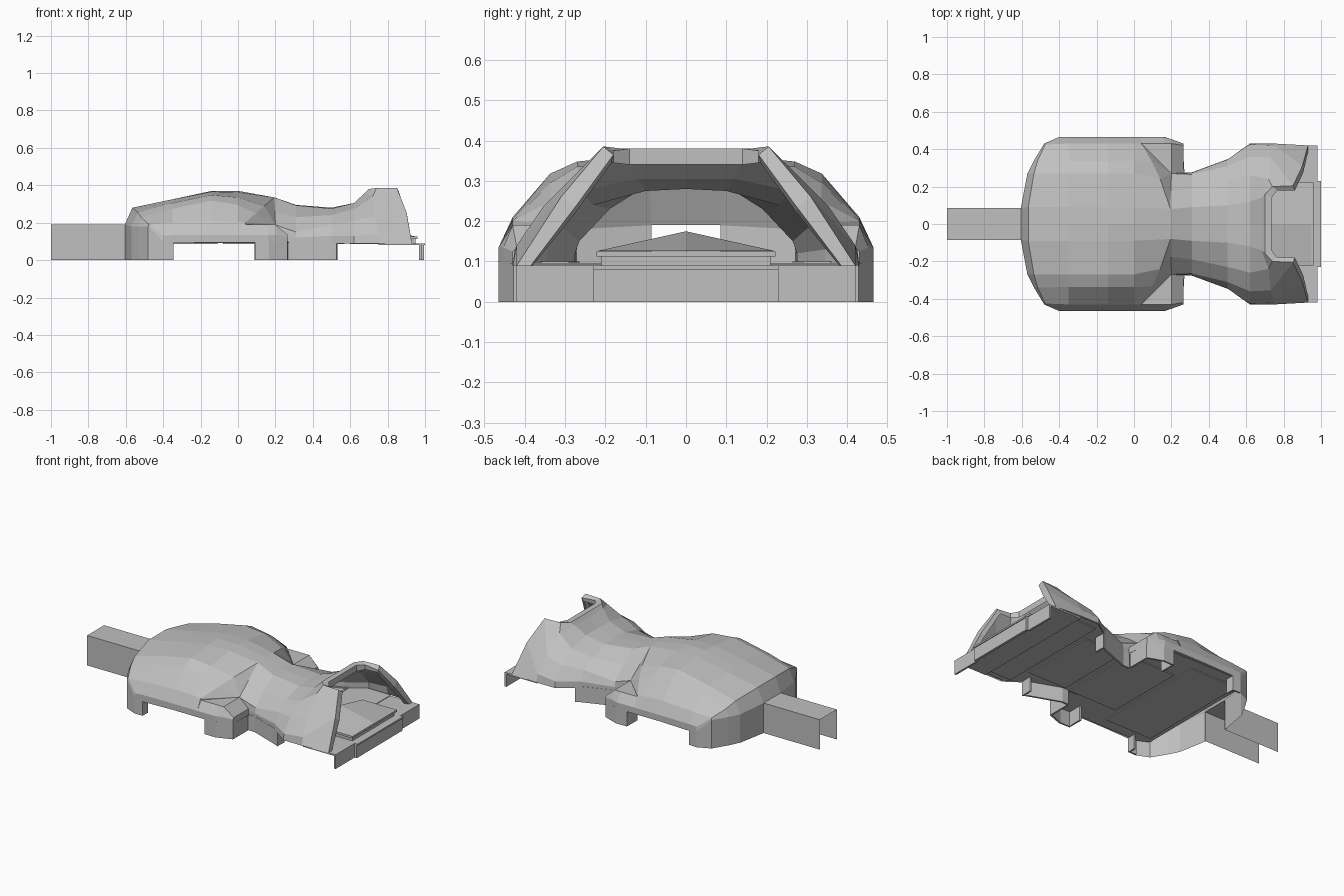
import bpy, bmesh

grey = bpy.data.materials.new("light_grey")
grey.diffuse_color = (0.53, 0.53, 0.53, 1)


def finish(name, bm, mirror=True, thick=0):
    bmesh.ops.remove_doubles(bm, verts=bm.verts, dist=0.0005)
    bmesh.ops.recalc_face_normals(bm, faces=bm.faces)
    me = bpy.data.meshes.new(name)
    bm.to_mesh(me)
    bm.free()
    me.materials.append(grey)
    ob = bpy.data.objects.new(name, me)
    bpy.context.collection.objects.link(ob)
    if thick:
        m = ob.modifiers.new("wall", 'SOLIDIFY')
        m.thickness, m.offset = thick, 0
    if mirror:
        m = ob.modifiers.new("mirror", 'MIRROR')
        m.use_axis = (False, True, False)
        m.merge_threshold = 0.0005
    return ob


def loft(name, rows, **kw):
    """Skin between rows of points (half model, mirrored across y)."""
    bm = bmesh.new()
    vs = [[bm.verts.new(p) for p in r] for r in rows]
    for a, b in zip(vs, vs[1:]):
        for i in range(len(a) - 1):
            q = [a[i], a[i + 1], b[i + 1], b[i]]
            if len({tuple(round(c, 4) for c in v.co) for v in q}) > 2:
                bm.faces.new(q)
    return finish(name, bm, **kw)


def station(x, ys, zs):
    return [(x, y, z) for y, z in zip(ys, zs)]


def box(name, x0, x1, y0, y1, z0, z1, mirror=False):
    bm = bmesh.new()
    bmesh.ops.create_cube(bm, size=1)
    for v in bm.verts:
        v.co = ((x0 + x1) / 2 + v.co.x * (x1 - x0),
                (y0 + y1) / 2 + v.co.y * (y1 - y0),
                (z0 + z1) / 2 + v.co.z * (z1 - z0))
    return finish(name, bm, mirror)


def wall(name, pts, z0, z1, thick=0.012):
    return loft(name, [[(x, y, z0) for x, y in pts], [(x, y, z1) for x, y in pts]], thick=thick)


# main dome, from the faceted rear wall (open at the passage) to the slanted front edge
Y = (0, .09, .27, .337, .43, .465, .465)
dome_edge = [(.195, 0, .335), (.195, .08, .335), (.14, .24, .29), (.095, .335, .25), (.04, .43, .2)]
plan = [(-.57, .27), (-.535, .34), (-.48, .43), (-.4, .465)]
loft("dome_shell", [
    [(-.605, .085, 0)] * 2 + [(x, y, 0) for x, y in plan] + [(-.4, .465, 0)],
    [(-.605, .085, .19)] * 2 + [(x, y, z) for (x, y), z in zip(plan, (.18, .18, .18, .1))] + [(-.4, .465, 0)],
    [(-.605, 0, .19), (-.605, .085, .19)] + [(x, y, z) for (x, y), z in zip(plan, (.18, .18, .18, .1))] + [(-.4, .465, 0)],
    [(-.565, 0, .28), (-.565, .09, .28), (-.535, .27, .255), (-.515, .34, .225), (-.475, .425, .19), (-.4, .465, .13), (-.4, .465, .09)],
    station(-.35, Y, (.325, .325, .305, .275, .2, .133, .09)),
    station(-.14, Y, (.37, .366, .348, .318, .21, .135, .095)),
    station(.0, Y, (.37, .362, .335, .295, .205, .135, .095)),
    dome_edge + [(.04, .465, .135), (.04, .465, .095)],
])

# hollow cove between dome and waist
bm = bmesh.new()
tip = (.2, .27, .19)
ring = dome_edge[1:] + [(.04, .43, .19)]
for a, b in zip(ring, ring[1:]):
    bm.faces.new([bm.verts.new(p) for p in (a, b, tip)])
finish("shoulder_cove", bm)

# shoulder blocks
loft("shoulder", [
    [(.04, .27, .19), (.04, .43, .19), (.04, .465, .135), (.04, .465, .095)],
    [(.16, .27, .19), (.16, .43, .19), (.16, .465, .135), (.16, .465, .095)],
    [(.2, .27, .19), (.2, .43, .19), (.2, .453, .135), (.2, .453, .095)],
    [(.265, .27, .135), (.265, .42, .135), (.265, .43, .125), (.265, .43, .095)],
    [(.265, .27, .09), (.265, .42, .09), (.265, .43, .09), (.265, .43, .09)],
])

# waist and flared hood, an open shell with a rim round the notched entrance
loft("waist_and_hood", [
    station(.195, (0, .08, .175, .27, .27, .27), (.335, .335, .263, .19, .13, .09)),
    station(.31, (0, .09, .19, .265, .275, .275), (.295, .293, .23, .15, .12, .09)),
    station(.5, (0, .1, .23, .31, .345, .345), (.28, .275, .24, .19, .13, .09)),
    station(.62, (0, .12, .26, .36, .425, .43), (.305, .305, .275, .21, .13, .09)),
    [(.68, 0, .355), (.68, .14, .36), (.72, .24, .34), (.73, .355, .235), (.75, .42, .14), (.75, .43, .09)],
    [(.7, 0, .38), (.7, .16, .38), (.74, .2, .385), (.85, .205, .385), (.9, .31, .26), (.93, .42, .09)],
    [(.735, 0, .38), (.735, .14, .38), (.765, .18, .375), (.86, .18, .365), (.905, .275, .235), (.93, .385, .09)],
    [(.735, 0, .34), (.735, .14, .34), (.765, .18, .345), (.84, .185, .345), (.88, .275, .22), (.9, .38, .09)],
])

# standing walls under the shell
wall("rear_foot", [(-.4, .459), (-.35, .459), (-.35, .41)], 0, .1)
wall("middle_foot", [(.095, .36), (.095, .459), (.165, .459), (.26, .425), (.26, .28)], 0, .1)
wall("waist_foot", [(.265, .27), (.31, .27), (.5, .34), (.525, .355), (.525, .29)], 0, .1)

# floor plate following the outline
outline = [(.78, .42), (.62, .42), (.5, .34), (.31, .275), (.27, .275), (.26, .42), (.16, .45),
           (-.4, .455), (-.47, .42)]
loft("floor_plate", [[(x, 0, .094) for x, y in outline], [(x, y, .094) for x, y in outline]], thick=.004)

# raised panels on the underside
for i, (a, b, w) in enumerate([(.6, .75, .38), (.3, .57, .25), (-.08, .26, .26), (-.44, -.11, .38)]):
    box(f"floor_panel_{i + 1}", a, b, -w, w, .086, .092)

# entrance step and its peaked top
box("entrance_step", .72, .95, -.21, .21, .088, .112)
box("entrance_mat", .72, .96, -.222, .222, .112, .125)
loft("peaked_ramp", [[(.95, 0, .126), (.95, .22, .126)], [(.72, 0, .175), (.72, .22, .126)]])

# front apron
box("apron_plate", .75, .975, -.42, .42, .08, .09)
box("apron_middle", .98, .995, -.23, .23, 0, .09)
box("apron_side", .968, .98, .23, .42, 0, .09, mirror=True)
box("apron_lip", .965, 1.0, -.23, .23, .08, .09)

# rear passage, an open-ended channel
loft("rear_passage", [[(x, 0, .19), (x, .085, .19), (x, .085, 0)] for x in (-1, -.6)])
